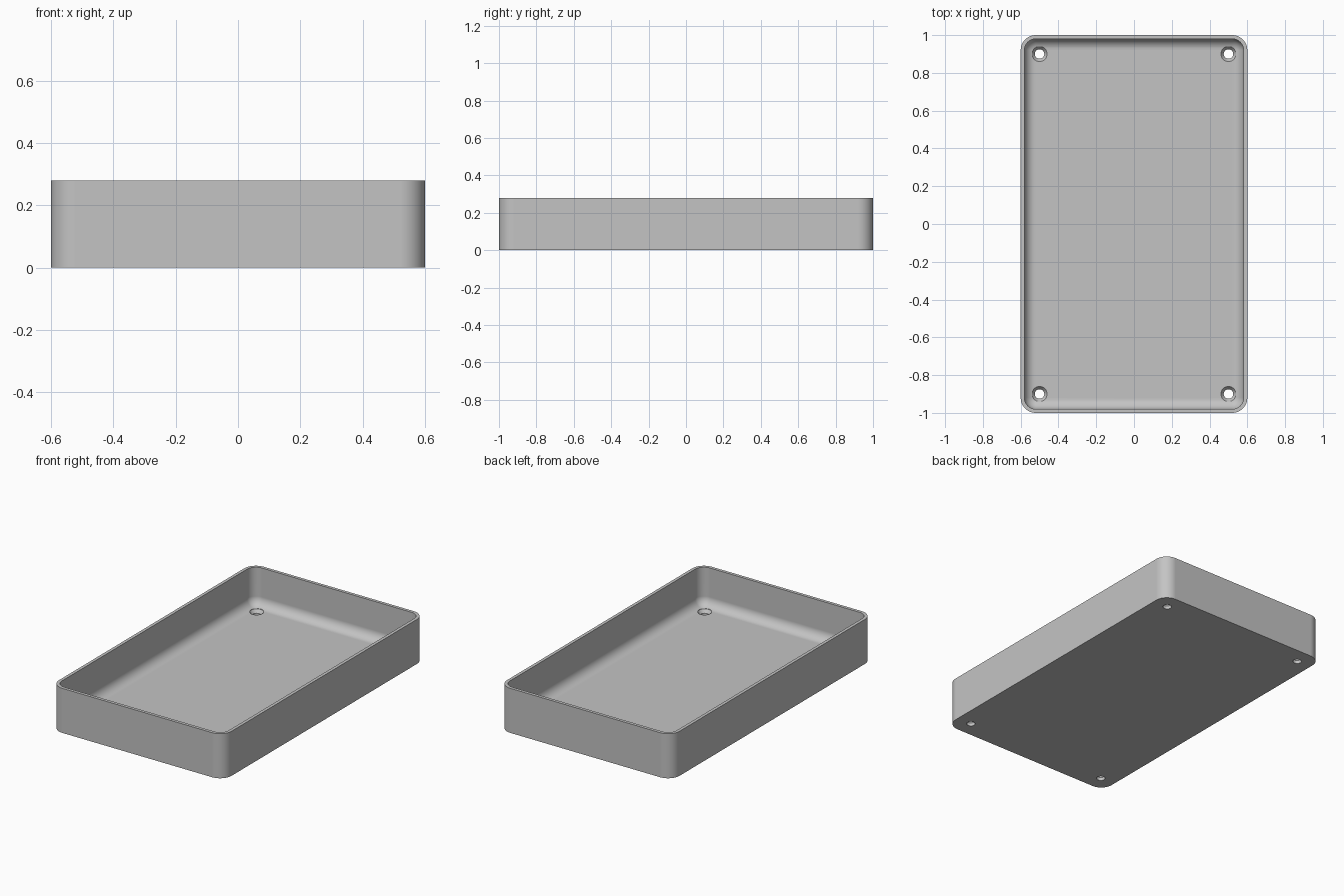
import bpy
import bmesh
from math import sin, cos, pi

HALF_X, HALF_Y, HEIGHT = 0.6, 1.0, 0.28
CORNER, WALL, FLOOR, FILLET = 0.08, 0.02, 0.04, 0.058
HOLE_X, HOLE_Y, HOLE_R, SINK_R = 0.5, 0.9, 0.025, 0.04
STEPS = 12

cube = bpy.data.objects.get("Cube")
if cube:
    bpy.data.objects.remove(cube, do_unlink=True)

grey = bpy.data.materials.new("plain grey")
grey.use_nodes = True
grey.diffuse_color = (0.55, 0.55, 0.55, 1)
grey.node_tree.nodes["Principled BSDF"].inputs["Base Color"].default_value = grey.diffuse_color


def rounded_ring(inset, z):
    """Rounded rectangle outline, pulled in from the outer wall."""
    r = CORNER - inset
    points = []
    for k, (sx, sy) in enumerate([(1, 1), (-1, 1), (-1, -1), (1, -1)]):
        for i in range(STEPS + 1):
            a = (k + i / STEPS) * pi / 2
            points.append((sx * (HALF_X - CORNER) + r * cos(a),
                           sy * (HALF_Y - CORNER) + r * sin(a), z))
    return points


def circle_ring(x, y, r, z, n=32):
    return [(x + r * cos(2 * pi * i / n), y + r * sin(2 * pi * i / n), z) for i in range(n)]


def skin(bm, outlines):
    """Bridge a stack of outlines and cap both ends."""
    rings = [[bm.verts.new(p) for p in outline] for outline in outlines]
    for a, b in zip(rings, rings[1:]):
        for i in range(len(a)):
            j = (i + 1) % len(a)
            bm.faces.new((a[i], a[j], b[j], b[i]))
    bm.faces.new(rings[0][::-1])
    bm.faces.new(rings[-1])


def make_object(name, stacks):
    bm = bmesh.new()
    for outlines in stacks:
        skin(bm, outlines)
    bmesh.ops.recalc_face_normals(bm, faces=bm.faces)
    mesh = bpy.data.meshes.new(name)
    bm.to_mesh(mesh)
    bm.free()
    mesh.materials.append(grey)
    obj = bpy.data.objects.new(name, mesh)
    bpy.context.collection.objects.link(obj)
    return obj


# Open tray: outer wall, flat rim, inner wall, filleted floor
outlines = [rounded_ring(0, 0), rounded_ring(0, HEIGHT), rounded_ring(WALL, HEIGHT)]
for i in range(STEPS + 1):
    a = i / STEPS * pi / 2
    outlines.append(rounded_ring(WALL + FILLET * (1 - cos(a)), FLOOR + FILLET * (1 - sin(a))))
tray = make_object("tray", [outlines])

# Countersunk screw holes in the four corners
profile = [(HOLE_R, -0.05), (HOLE_R, FLOOR / 2), (SINK_R, FLOOR), (SINK_R, 0.1)]
cutter = make_object("hole_cutter", [
    [circle_ring(sx * HOLE_X, sy * HOLE_Y, r, z) for r, z in profile]
    for sx in (-1, 1) for sy in (-1, 1)])
cutter.hide_render = True

cut = tray.modifiers.new("screw holes", 'BOOLEAN')
cut.operation = 'DIFFERENCE'
cut.solver = 'EXACT'
cut.object = cutter
bpy.ops.object.select_all(action='DESELECT')
tray.select_set(True)
bpy.context.view_layer.objects.active = tray
bpy.ops.object.modifier_apply(modifier=cut.name)
bpy.data.objects.remove(cutter, do_unlink=True)

# Smooth rounded corners, crisp rim and flat faces
bpy.ops.object.shade_smooth_by_angle(angle=pi / 6)
weighted = tray.modifiers.new("flat face normals", 'WEIGHTED_NORMAL')
weighted.keep_sharp = True
